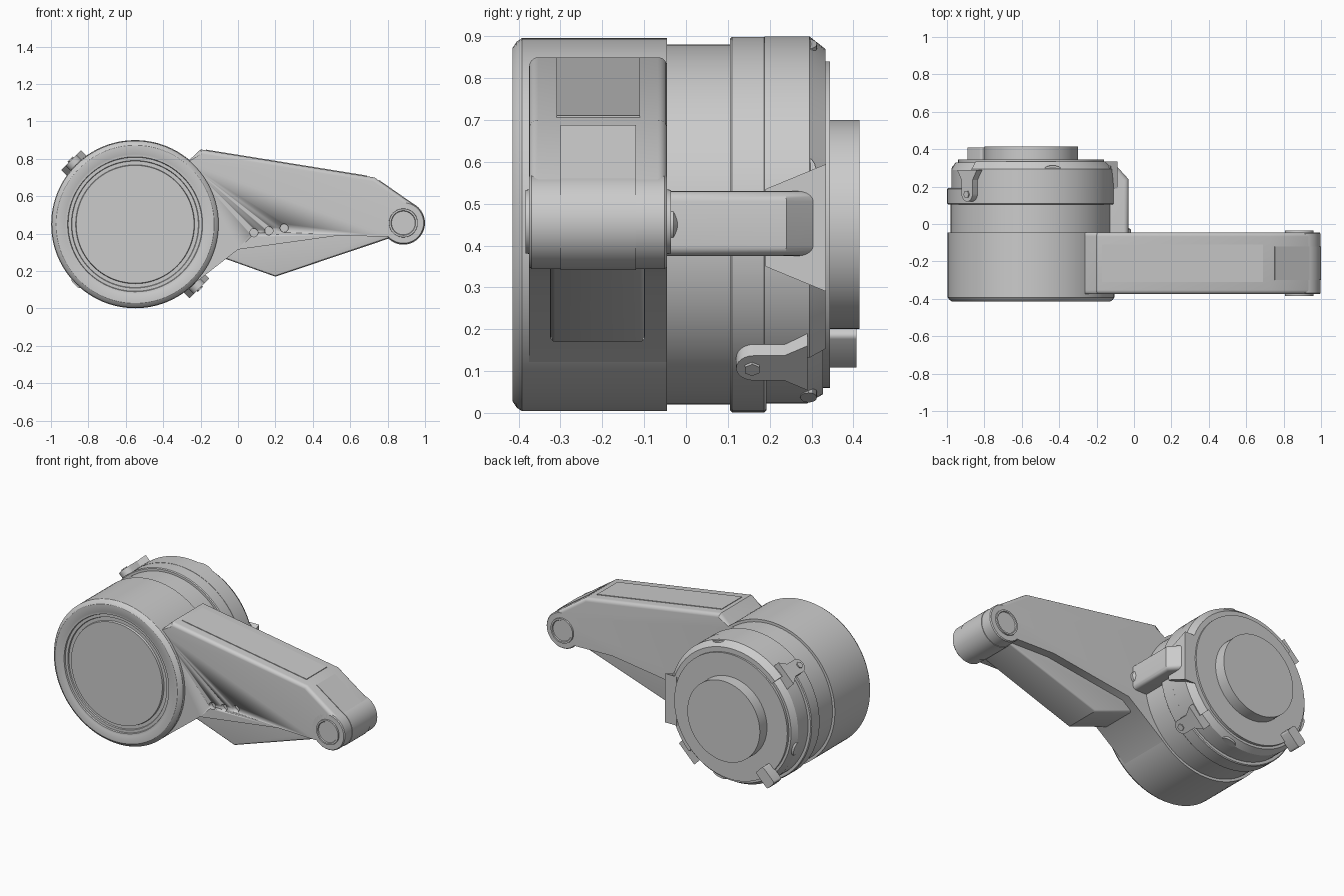
import bpy, bmesh, math
from mathutils import Vector

if "Cube" in bpy.data.objects:
    bpy.data.objects.remove(bpy.data.objects["Cube"])

CX, CZ = -0.55, 0.45      # drum axis
EX, EZ = 0.884, 0.457     # arm tip axis


def finish(name, bm, angle=30):
    bmesh.ops.remove_doubles(bm, verts=bm.verts, dist=1e-5)
    bmesh.ops.recalc_face_normals(bm, faces=bm.faces)
    me = bpy.data.meshes.new(name)
    bm.to_mesh(me)
    bm.free()
    ob = bpy.data.objects.new(name, me)
    bpy.context.collection.objects.link(ob)
    bpy.ops.object.select_all(action='DESELECT')
    ob.select_set(True)
    bpy.context.view_layer.objects.active = ob
    bpy.ops.object.shade_smooth_by_angle(angle=math.radians(angle))
    return ob


def lathe(name, prof, x=CX, z=CZ, a0=0, a1=360, n=96):
    """Sweep a closed (radius, y) profile around the y axis at x, z."""
    bm = bmesh.new()
    rows = []
    for i in range(n + 1):
        a = math.radians(a0 + (a1 - a0) * i / n)
        rows.append([bm.verts.new((x + r * math.cos(a), y, z + r * math.sin(a))) for r, y in prof])
    m = len(prof)
    for p, q in zip(rows, rows[1:]):
        for j in range(m):
            k = (j + 1) % m
            if prof[j][0] + prof[k][0] > 0:
                vs = [p[j], p[k], q[k], q[j]]
                if prof[j][0] == 0:
                    vs = [p[j], p[k], q[k]]
                elif prof[k][0] == 0:
                    vs = [p[j], p[k], q[j]]
                bm.faces.new(vs)
    if a1 - a0 < 360:
        bm.faces.new(rows[0])
        bm.faces.new(rows[-1])
    return finish(name, bm)


def prism(name, pts, lo, hi, place, soft=None, width=0.0, segs=5):
    """Extrude a 2D outline from lo to hi; soft(edge) picks edges to round."""
    bm = bmesh.new()
    a = [bm.verts.new(place(u, v, lo)) for u, v in pts]
    b = [bm.verts.new(place(u, v, hi)) for u, v in pts]
    bm.faces.new(a)
    bm.faces.new(b[::-1])
    for i in range(len(pts)):
        j = (i + 1) % len(pts)
        bm.faces.new((a[i], a[j], b[j], b[i]))
    bmesh.ops.recalc_face_normals(bm, faces=bm.faces)
    if soft:
        bmesh.ops.bevel(bm, geom=[e for e in bm.edges if soft(e)], offset=width, segments=segs,
                        profile=0.5, affect='EDGES', clamp_overlap=True)
    return finish(name, bm)


def xz(u, v, d):
    return Vector((u, d, v))


def xy(u, v, d):
    return Vector((u, v, d))


def radial(angle):
    """Frame on the drum side: u tangential, v along y, d radial."""
    a = math.radians(angle)
    c, s = math.cos(a), math.sin(a)
    return lambda u, v, d: Vector((CX + d * c - u * s, v, CZ + d * s + u * c))


# Main drum with grooved front face
lathe("drum", [(0, -0.41), (0.315, -0.41), (0.318, -0.398), (0.338, -0.398), (0.341, -0.405),
               (0.358, -0.405), (0.361, -0.413), (0.374, -0.413), (0.378, -0.415), (0.422, -0.415),
               (0.437, -0.405), (0.446, -0.392), (0.446, -0.045), (0, -0.045)])
# Neck and rear housing
lathe("neck", [(0, -0.05), (0.43, -0.05), (0.43, 0.11), (0, 0.11)])
lathe("rear_collar", [(0, 0.105), (0.444, 0.105), (0.449, 0.11), (0.449, 0.187), (0.444, 0.192), (0, 0.192)])
lathe("rear_housing", [(0, 0.18), (0.427, 0.18), (0.427, 0.29), (0.405, 0.328), (0, 0.328)])
lathe("rear_cover", [(0, 0.32), (0.39, 0.32), (0.39, 0.344), (0, 0.344)])
lathe("rear_hub", [(0, 0.34), (0.25, 0.34), (0.25, 0.415), (0, 0.415)])
# Raised clamp band between the two lugs
lathe("clamp_band", [(0.38, 0.188), (0.45, 0.188), (0.45, 0.295), (0.42, 0.333), (0.38, 0.333)],
      a0=-45, a1=135, n=48)

# Screw lugs with rounded ends
for i, ang in enumerate((-45, 135)):
    w = 0.042
    outline = [(w * math.cos(t), 0.162 + w * math.sin(t))
               for t in (math.pi + math.pi * k / 12 for k in range(13))]
    outline += [(w, 0.235), (0.075, 0.29), (-0.075, 0.29), (-w, 0.235)]
    f = radial(ang)
    prism(f"lug_{i}", outline, 0.39, 0.485, f)
    hexa = [(0.02 * math.cos(k * math.pi / 3), 0.158 + 0.02 * math.sin(k * math.pi / 3)) for k in range(6)]
    prism(f"lug_screw_{i}", hexa, 0.45, 0.492, f)

# Small screws on the housing shoulder
for i, ang in enumerate((15, 75, 195, 285)):
    circ = [(0.045 * math.cos(k * math.pi / 8), 0.293 + 0.02 * math.sin(k * math.pi / 8)) for k in range(16)]
    prism(f"shoulder_screw_{i}", circ, 0.38, 0.447 if ang < 90 else 0.428, radial(ang))

# Connector stub on the rear face
prism("connector", [(-0.035, 0.335), (0.035, 0.335), (0.035, 0.408), (-0.035, 0.408)], 0.34, 0.455, radial(225),
      lambda e: abs(e.verts[0].co.y - e.verts[1].co.y) > 0.05, 0.012, 3)

# Side rail joining arm and rear housing
prism("side_rail", [(-0.25, -0.046), (-0.03, -0.046), (-0.03, 0.24), (-0.115, 0.334), (-0.25, 0.334)],
      0.375, 0.53, xy,
      lambda e: abs(e.verts[0].co.z - e.verts[1].co.z) < 0.01 and min(v.co.x for v in e.verts) > -0.12, 0.025)
prism("rail_flare", [(0.085, 0.19), (-0.1, 0.19), (-0.16, 0.335), (0.145, 0.335)], 0.38, 0.462, radial(0))
lathe("rail_pin", [(0, -0.05), (0.04, -0.05), (0.04, -0.03), (0.025, -0.02), (0, -0.02)], x=-0.055, n=24)

# Arm body with large rounding along its upper edges
Y0, Y1 = -0.375, -0.045
top = [(-0.275, 0.78), (-0.2, 0.85), (0.73, 0.70), (0.95, 0.547)]
arm_pts = top + [(0.80, 0.383), (0.54, 0.39), (0.0, 0.315), (-0.27, 0.105), (-0.5, 0.3), (-0.5, 0.6)]


def upper_edge(e):
    a, b = e.verts
    hit = [any(abs(v.co.x - x) < 1e-4 and abs(v.co.z - z) < 1e-4 for x, z in top) for v in (a, b)]
    return all(hit) and abs(a.co.y - b.co.y) < 0.01


arm = prism("arm", arm_pts, Y0, Y1, xz, upper_edge, 0.055, 6)

# Three holes in the arm front
for i, (hx, hz) in enumerate(((0.085, 0.405), (0.165, 0.415), (0.247, 0.43))):
    cut = lathe(f"hole_cutter_{i}", [(0, -0.42), (0.022, -0.42), (0.022, -0.345), (0, -0.345)], hx, hz, n=20)
    cut.hide_render = True
    cut.hide_set(True)
    mod = arm.modifiers.new("hole", 'BOOLEAN')
    mod.operation = 'DIFFERENCE'
    mod.object = cut

# Inlaid strip on top of the arm
prism("top_panel", [(-0.17, 0.835), (-0.17, 0.849), (0.69, 0.7105), (0.69, 0.69)], -0.31, -0.11, xz)
prism("tip_panel", [(0.75, 0.67), (0.753, 0.688), (0.953, 0.549), (0.94, 0.53)], -0.3, -0.12, xz)

# Lower fin, narrower than the arm
prism("lower_fin", [(-0.08, 0.27), (0.2, 0.17), (0.81, 0.375), (0.81, 0.42), (0.0, 0.42), (-0.1, 0.3)],
      -0.325, -0.098, xz, lambda e: max(v.co.z for v in e.verts) < 0.38 and
      abs(e.verts[0].co.y - e.verts[1].co.y) < 0.01, 0.012, 3)

# Round arm tip with middle sleeve and end caps
lathe("arm_tip", [(0, Y0), (0.108, Y0), (0.113, Y0 + 0.006), (0.113, Y1 - 0.006), (0.108, Y1), (0, Y1)], EX, EZ, n=64)
lathe("tip_sleeve", [(0, -0.3), (0.116, -0.3), (0.116, -0.12), (0, -0.12)], EX, EZ, n=64)
for side, y, s in (("front", Y0, -1), ("back", Y1, 1)):
    lathe(f"tip_cap_{side}", [(0, y - s * 0.01), (0.078, y - s * 0.01), (0.076, y + s * 0.009),
                              (0.066, y + s * 0.009), (0.063, y + s * 0.003), (0, y + s * 0.003)], EX, EZ, n=48)
